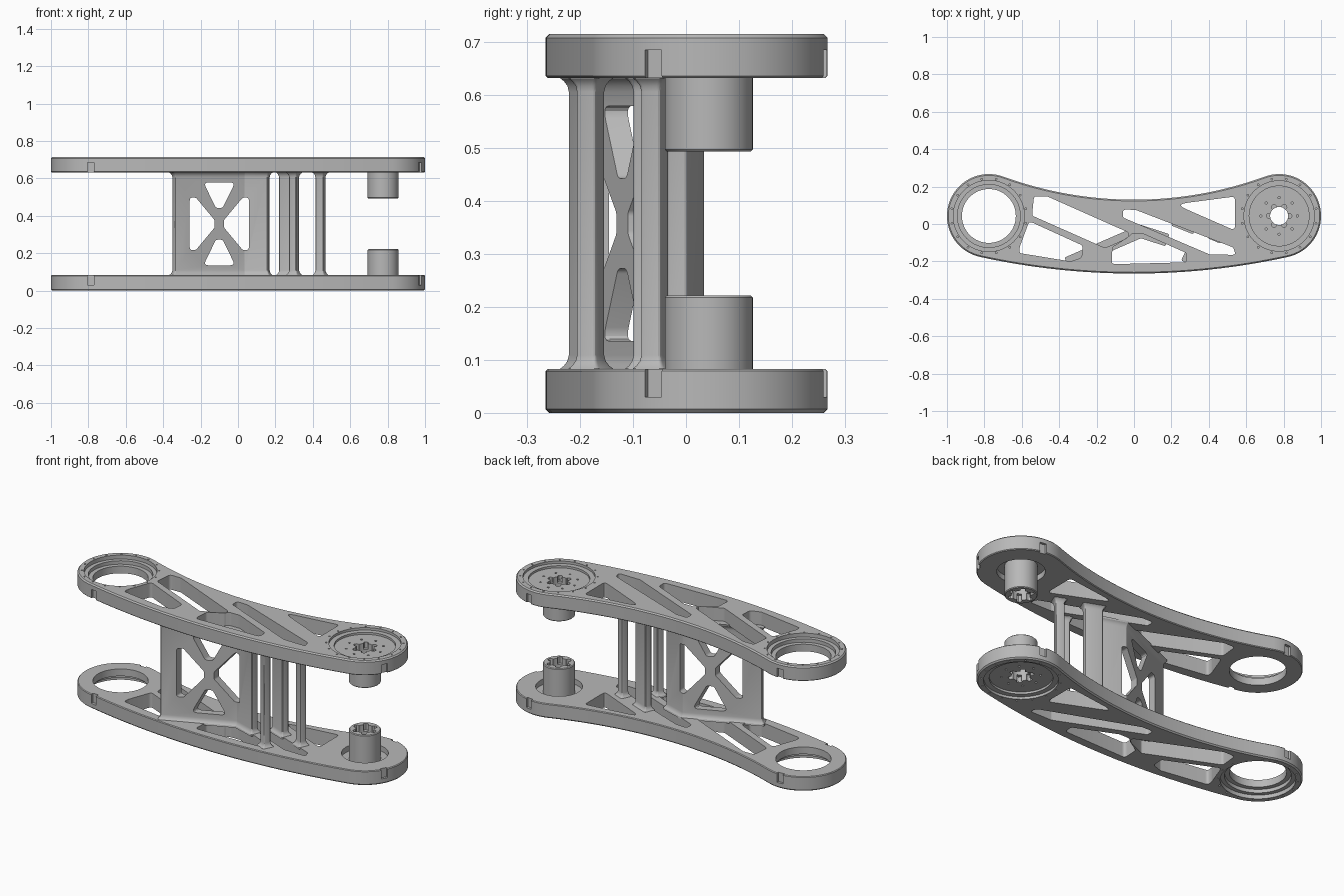
import bpy, bmesh, math
from mathutils import Vector, Matrix

cube = bpy.data.objects.get("Cube")
if cube:
    bpy.data.objects.remove(cube, do_unlink=True)

H, T = 0.715, 0.083            # overall height, plate thickness
CX, CY, R = 0.776, 0.043, 0.224  # end disc centre and radius

metal = bpy.data.materials.new("grey_metal")
metal.use_nodes = True
metal.diffuse_color = (0.48, 0.48, 0.48, 1)
metal.node_tree.nodes["Principled BSDF"].inputs["Base Color"].default_value = (0.48, 0.48, 0.48, 1)


def arc(x, y, r, a0, a1, n):
    return [(x + r * math.cos(a0 + (a1 - a0) * i / n), y + r * math.sin(a0 + (a1 - a0) * i / n))
            for i in range(n + 1)]


def circle(x, y, r, n=64):
    return arc(x, y, r, 0, math.tau, n)[:-1]


def rounded(pts, r, n=5):
    """Polygon with rounded corners."""
    out, pts = [], [Vector(p) for p in pts]
    for i, p in enumerate(pts):
        a, b = pts[i - 1] - p, pts[(i + 1) % len(pts)] - p
        half = a.angle(b) / 2
        d = min(r / math.tan(half), 0.45 * a.length, 0.45 * b.length)
        s, e = p + a.normalized() * d, p + b.normalized() * d
        for k in range(n + 1):
            t = k / n
            out.append(tuple(s * (1 - t) ** 2 + p * 2 * t * (1 - t) + e * t * t))
    return out


def loft(bm, rings):
    """Closed solid through rings of (points, z)."""
    loops = [[bm.verts.new((x, y, z)) for x, y in pts] for pts, z in rings]
    n = len(loops[0])
    for lo, hi in zip(loops, loops[1:]):
        for i in range(n):
            bm.faces.new((lo[i], lo[(i + 1) % n], hi[(i + 1) % n], hi[i]))
    bm.faces.new(loops[0][::-1])
    bm.faces.new(loops[-1])


def solids(name, stacks, matrix=None):
    """One object from several lofted solids."""
    bm = bmesh.new()
    for rings in stacks:
        loft(bm, rings)
    if matrix:
        bm.transform(matrix)
    bmesh.ops.recalc_face_normals(bm, faces=bm.faces)
    me = bpy.data.meshes.new(name)
    bm.to_mesh(me)
    bm.free()
    ob = bpy.data.objects.new(name, me)
    bpy.context.collection.objects.link(ob)
    me.materials.append(metal)
    return ob


def prisms(name, shapes, z0, z1, matrix=None):
    return solids(name, [[(pts, z0), (pts, z1)] for pts in shapes], matrix)


def volume(me):
    bm = bmesh.new()
    bm.from_mesh(me)
    v = bm.calc_volume()
    bm.free()
    return v


def cut(ob, cutters):
    """Subtract each cutter, keeping the first solver result that is sound."""
    for c in cutters:
        before = volume(ob.data)
        for solver in ('MANIFOLD', 'EXACT', 'FLOAT'):
            m = ob.modifiers.new("cut", 'BOOLEAN')
            m.operation, m.solver, m.object = 'DIFFERENCE', solver, c
            bpy.context.view_layer.update()
            dg = bpy.context.evaluated_depsgraph_get()
            me = bpy.data.meshes.new_from_object(ob.evaluated_get(dg))
            ob.modifiers.clear()
            if before * 0.3 < volume(me) < before * 0.999999:
                ob.data = me
                break
        bpy.data.objects.remove(c, do_unlink=True)


def mirrored_up(ob, name):
    me = ob.data.copy()
    me.transform(Matrix.Translation((0, 0, H)) @ Matrix.Diagonal((1, 1, -1, 1)))
    me.flip_normals()
    up = bpy.data.objects.new(name, me)
    bpy.context.collection.objects.link(up)


# Plate outline: two end discs joined by a convex front arc and a concave back arc
RF, YF = 3.85, 3.585
RB, YB = 2.04, 2.17
af = math.atan2(CY - YF, CX)
ab = math.atan2(YB - CY, -CX)


def outline(inset):
    r = R - inset
    pts = arc(0, YF, RF - inset, -math.pi - af, af, 32)
    pts += arc(CX, CY, r, af, ab, 48)[1:]
    pts += arc(0, YB, RB + inset, ab - math.pi, -ab, 32)[1:]
    return pts + arc(-CX, CY, r, math.pi - ab, math.pi - af, 48)[1:-1]


plate = solids("lower_plate", [[(outline(d), z) for d, z in ((.007, 0), (0, .007), (0, T - .004), (.004, T))]])

# Truss openings
truss = [
    [(-.535, .148), (-.465, .148), (-.03, -.045), (-.03, -.073), (-.155, -.128), (-.545, .045)],
    [(-.56, .015), (-.275, -.115), (-.28, -.18), (-.34, -.2), (-.615, -.155), (-.61, -.12)],
    [(-.01, -.053), (.05, -.053), (.28, -.155), (.28, -.205), (-.12, -.215), (-.115, -.125)],
    [(-.06, .078), (.01, .075), (.53, -.125), (.545, -.165), (.405, -.163), (-.06, .035)],
    [(.22, .105), (.54, .147), (.54, -.035)],
]


def notch(x, deg):
    a = math.radians(deg)
    u, v = Vector((math.cos(a), math.sin(a))), Vector((-math.sin(a), math.cos(a)))
    c = Vector((x, CY))
    return [tuple(c + u * p + v * q) for p, q in ((.21, -.018), (.26, -.018), (.26, .018), (.21, .018))]


def bolts(x, ring, r, count, turn=0):
    return [circle(x + ring * math.cos(math.tau * (i + turn) / count),
                   CY + ring * math.sin(math.tau * (i + turn) / count), r, 12) for i in range(count)]


# Rings, recesses, rim notches and screw holes in the plate
cut(plate, [
    prisms("truss_cut", [rounded(p, 0.018) for p in truss], -.1, .2),
    prisms("ring_hole", [circle(-CX, CY, .144)], -.11, .21),
    prisms("ring_step", [circle(-CX, CY, .168)], -.12, .042),
    prisms("ring_seat", [circle(-CX, CY, .19)], -.13, .022),
    prisms("hub_seat", [circle(CX, CY, .188)], -.1, .014),
    prisms("hub_recess", [circle(CX, CY, .16)], -.11, .026),
    prisms("boss_pocket", [circle(CX, CY, .122)], .052, .2),
    prisms("hub_bore", [circle(CX, CY, .048, 48)], -.12, .21),
    prisms("hub_lobes", bolts(CX, .054, .014, 6), -.13, .22),
    prisms("notches", [notch(-CX, -93), notch(-CX, 92), notch(CX, -28), notch(CX, 80)], .03, .2),
    prisms("ring_screws", bolts(-CX, .201, .0045, 16, .5) + bolts(CX, .201, .0045, 16, .5), -.1, .02),
    prisms("hub_screws", bolts(CX, .098, .006, 8), -.1, .04),
])

# Bearing boss standing on the hub, with a six-lobed socket at each end
boss = solids("lower_boss", [[(circle(CX, CY, r), z) for r, z in ((.083, .03), (.083, .218), (.079, .222))]])
cut(boss, [
    prisms("boss_bore", [circle(CX, CY, .048, 48)], -.1, .4),
    prisms("lobes_inner", bolts(CX, .054, .014, 6), .185, .41),
    prisms("lobes_outer", bolts(CX, .054, .014, 6), -.11, .06),
])


# Upright webs with flared feet
def band(path, half, grow):
    """Outline of a thick path, grown on all sides."""
    p = [Vector(q) for q in path]
    dirs = [(b - a).normalized() for a, b in zip(p, p[1:])]
    p[0] -= dirs[0] * grow
    p[-1] += dirs[-1] * grow
    left, right = [], []
    for i, q in enumerate(p):
        near = dirs[max(i - 1, 0):i + 1]
        d = (near[0] + near[-1]).normalized()
        n = Vector((-d.y, d.x)) * (half + grow) / d.dot(near[0])
        left.append(q + n)
        right.append(q - n)
    return rounded(right + left[::-1], 0.008, 3)


def web(name, path, half=0.02):
    feet = [(T - .008, .014), (T + .001, .012), (T + .006, .007), (T + .015, .002), (T + .026, 0)]
    levels = feet + [(H - z, g) for z, g in reversed(feet)]
    return solids(name, [[(band(path, half, g), z) for z, g in levels]])


panel = web("window_panel", [(-.345, -.205), (.035, -.04), (.165, -.082)])
web("front_post", [(.28, -.17), (.32, -.19)])
web("back_post", [(.225, .018), (.315, -.018)])
web("end_post", [(.42, -.05), (.462, -.068)])

# Four triangular windows around a cross brace
mid, wx = H / 2, -.1
tri_v = [(-.085, .222), (.085, .222), (.018, .085), (-.018, .085)]
tri_h = [(.158, -.14), (.158, .14), (.125, .14), (.025, .02), (.025, -.02), (.125, -.14)]
windows = [[(wx + s * x, mid + s * z) for x, z in t] for t in (tri_v, tri_h) for s in (1, -1)]
swap = Matrix(((1, 0, 0, 0), (0, 0, 1, 0), (0, 1, 0, 0), (0, 0, 0, 1)))
cut(panel, [prisms("window_cut", [rounded(w, .018) for w in windows], -.5, .5, swap)])

# Upper half repeats the lower one
mirrored_up(plate, "upper_plate")
mirrored_up(boss, "upper_boss")

bpy.ops.object.select_all(action='DESELECT')
for ob in bpy.context.collection.objects:
    if ob.type == 'MESH':
        ob.select_set(True)
        bpy.context.view_layer.objects.active = ob
bpy.ops.object.shade_smooth_by_angle(angle=math.radians(30))
